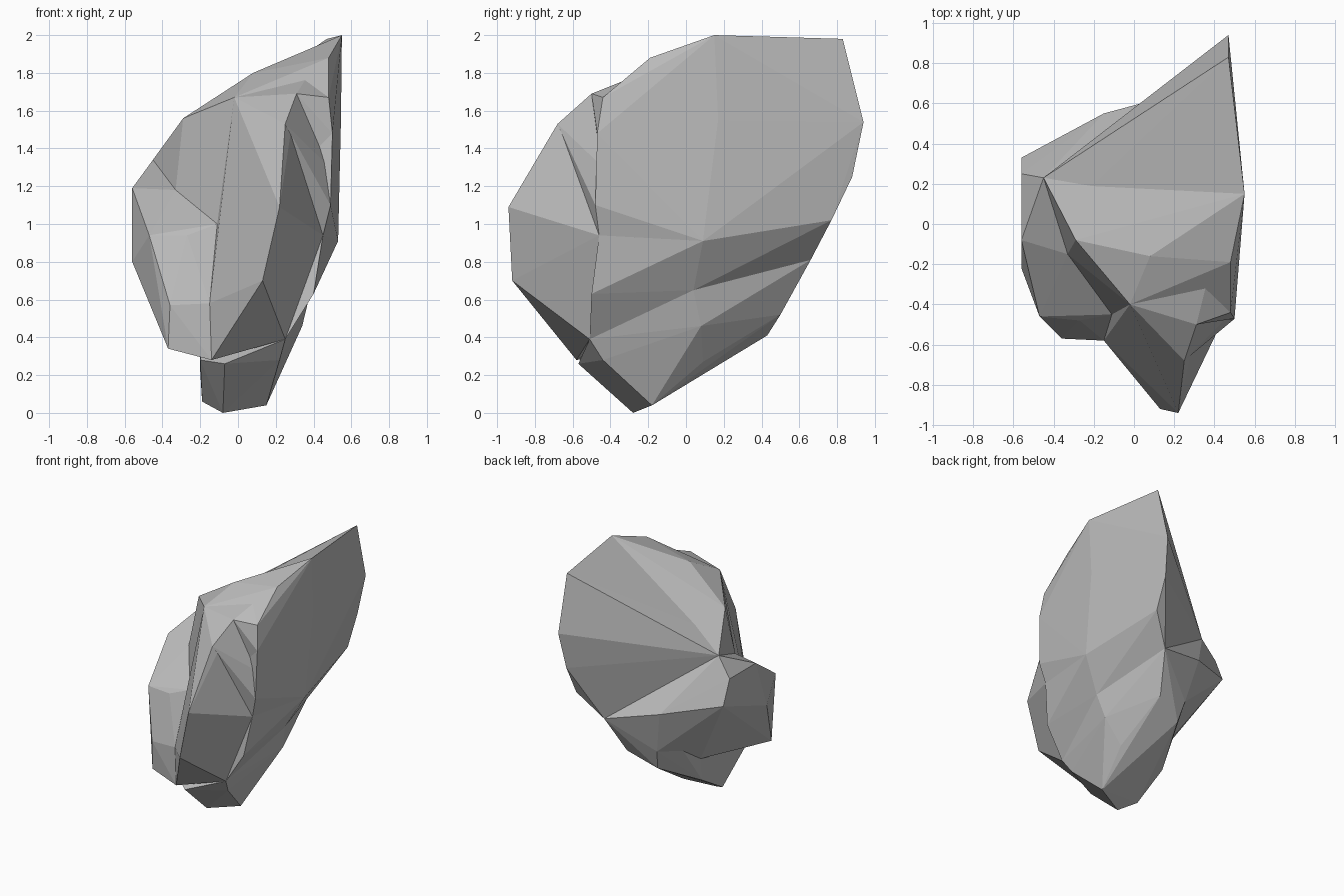
import bpy
import bmesh

cube = bpy.data.objects.get("Cube")
if cube:
    bpy.data.objects.remove(cube, do_unlink=True)

# One plain stone grey for the whole shell
stone = bpy.data.materials.new("stone_grey")
stone.use_nodes = True
stone.diffuse_color = (0.5, 0.5, 0.5, 1)
stone.node_tree.nodes["Principled BSDF"].inputs["Base Color"].default_value = (0.5, 0.5, 0.5, 1)


def faceted_part(name, *point_groups):
    """Wrap groups of corner points in one flat-faced convex solid."""
    bm = bmesh.new()
    corners = [bm.verts.new(p) for group in point_groups for p in group]
    result = bmesh.ops.convex_hull(bm, input=corners)
    loose = {v for v in result["geom_interior"] + result["geom_unused"]
             if isinstance(v, bmesh.types.BMVert)}
    bmesh.ops.delete(bm, geom=list(loose), context="VERTS")
    bmesh.ops.recalc_face_normals(bm, faces=bm.faces)
    mesh = bpy.data.meshes.new(name)
    bm.to_mesh(mesh)
    bm.free()
    mesh.materials.append(stone)
    obj = bpy.data.objects.new(name, mesh)
    bpy.context.collection.objects.link(obj)
    return obj


# Corner lines shared by neighbouring parts
apex = [(-.45, .23, 1.34)]
valley = [(.13, .17, 1.71), (-.22, .18, 1.5)]
ridge_top = [(.55, .15, 2), (.545, .17, 1.55), (.535, .14, 1.2)]
ridge_foot = [(.53, .09, .91), (.386, .04, .65)]
outer_lip = [(.47, .83, 1.98), (.47, .94, 1.54), (.44, .88, 1.25), (.43, .77, 1.02)]
lip_end = [(.26, .66, .81)]
back_bulge = [(-.15, .55, .91), (-.08, .48, .57)]
seam_top = [(-.33, -.15, 1.18)]
seam_middle = [(-.11, -.45, 1)]
seam_foot = [(-.15, -.58, .58), (-.14, -.58, .28)]
groove = [(-.03, -.42, 1.43), (-.04, -.45, 1.22)]
throat = [(.25, -.51, .39)]
shoulder = [(-.29, -.08, 1.56), (-.24, .03, 1.54)]
brow = [(-.02, -.4, 1.67)]
rim_top = [(.48, -.44, 1.67), (.5, -.47, 1.48)]
rim_middle = [(.475, -.45, 1.31)]
rim_low = [(.49, -.48, 1.1)]
rim_foot = [(.45, -.46, .94)]
keel_top = [(.25, -.68, 1.53)]
tooth = [(.31, -.5, 1.69)]
dip = [(.36, -.3, 1.77)]

# Wide flare spreading backwards from the apex to the lip
faceted_part("back_flare", apex, valley, ridge_top, ridge_foot, outer_lip, lip_end)

# Rounded whorl in front of the flare, with a raised crest
crest = [(.08, -.16, 1.8), (.48, -.19, 1.88)]
faceted_part("front_whorl", apex, valley, ridge_top, ridge_foot, crest, dip, brow,
             shoulder, rim_top, rim_middle, rim_low, rim_foot)

# Sharp keel running down the front, and the slope behind its groove
keel = [(.22, -.94, 1.09), (.13, -.92, .7)]
faceted_part("front_keel", brow, tooth, keel_top, keel, groove, seam_middle,
             seam_foot, rim_foot, ridge_foot, throat)
faceted_part("front_slope", apex, shoulder, brow, groove, seam_top, seam_middle,
             ridge_foot)

# Folds joining the keel to the side rim
faceted_part("upper_fold", tooth, dip, brow, rim_top, rim_middle)
faceted_part("lower_fold", tooth, keel_top, brow, rim_middle, rim_low, rim_foot)

# Thin edge carrying the rim down to the throat
rim_tail = [(.4, -.5, .63)]
faceted_part("lower_rim", rim_foot, rim_tail, throat, ridge_foot)

# Small coil bulging out on the right of the shell
coil_front = [(-.27, -.48, .94), (-.47, -.46, .94), (-.36, -.57, .57), (-.37, -.55, .34)]
coil_side = [(-.56, -.08, 1.19), (-.56, .25, 1.19), (-.56, .33, 1), (-.56, -.22, .8)]
coil_bottom = [(-.2, .1, .4)]
faceted_part("inner_coil", apex, seam_top, seam_middle, seam_foot, coil_front,
             coil_side, back_bulge, lip_end, coil_bottom)

# Narrow base that the shell stands on
foot = [(-.19, -.19, .06), (-.08, -.28, 0), (.15, -.18, .04),
        (.22, -.44, .28), (-.07, -.57, .26), (-.2, -.46, .28)]
base_side = [(.34, .08, .46), (.2, .09, .27)]
base_back = [(.17, .5, .52), (-.05, .43, .41), (-.2, .08, .22)]
faceted_part("base_tip", ridge_foot[-1:], lip_end, back_bulge, throat, coil_bottom,
             foot, base_side, base_back)
